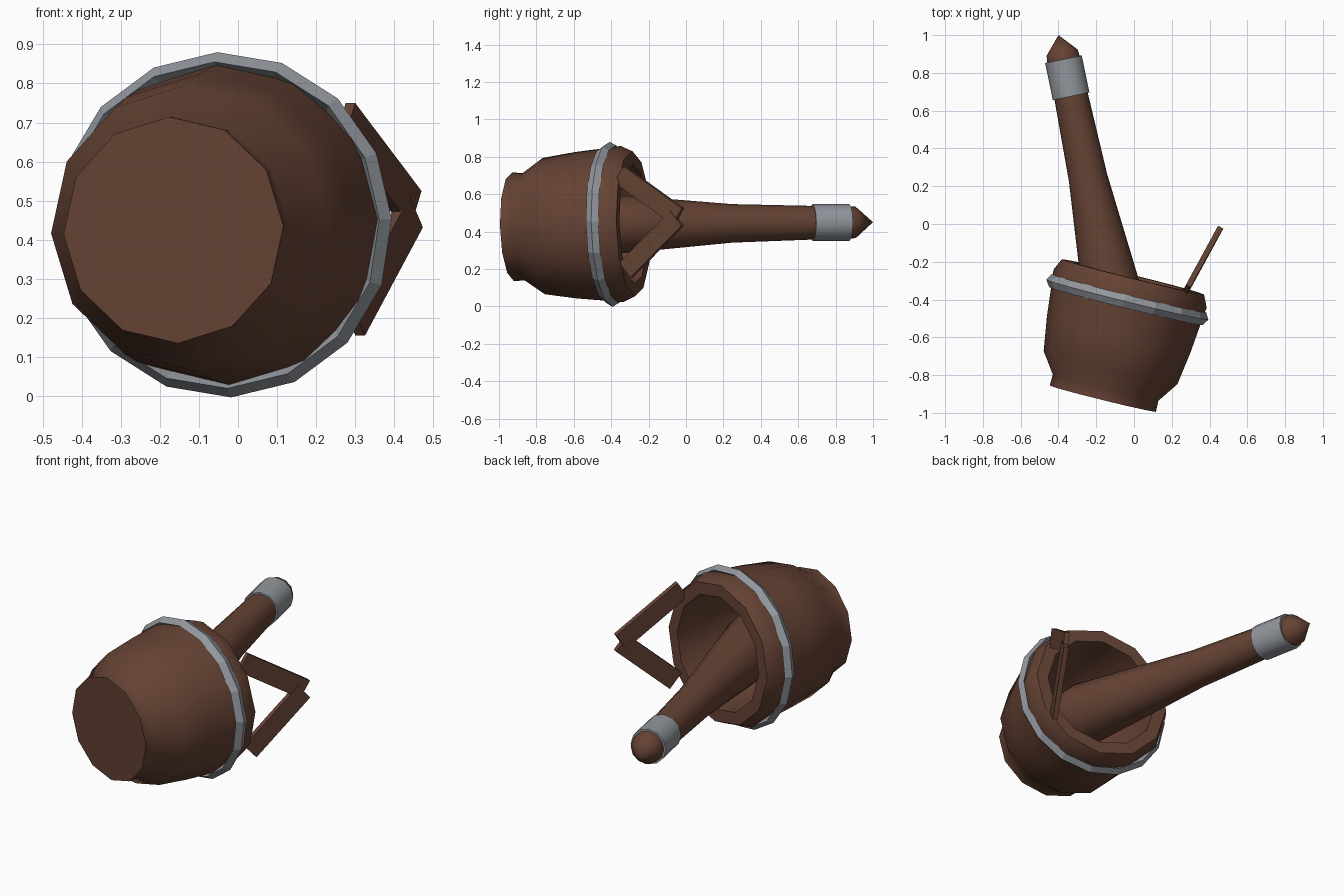
import bpy, bmesh, math
from mathutils import Vector

cube = bpy.data.objects.get("Cube")
if cube:
    bpy.data.objects.remove(cube, do_unlink=True)


def material(name, rgb, rough):
    m = bpy.data.materials.new(name)
    m.use_nodes = True
    m.diffuse_color = (*rgb, 1)
    bsdf = m.node_tree.nodes["Principled BSDF"]
    bsdf.inputs["Base Color"].default_value = (*rgb, 1)
    bsdf.inputs["Roughness"].default_value = rough
    return m


WOOD = material("brown wood", (0.13, 0.055, 0.034), 0.8)
METAL = material("grey metal", (0.29, 0.31, 0.34), 0.6)


def finish(name, bm, mat, smooth):
    bmesh.ops.recalc_face_normals(bm, faces=bm.faces)
    mesh = bpy.data.meshes.new(name)
    bm.to_mesh(mesh)
    bm.free()
    mesh.materials.append(mat)
    ob = bpy.data.objects.new(name, mesh)
    bpy.context.collection.objects.link(ob)
    if smooth:
        bpy.ops.object.select_all(action='DESELECT')
        ob.select_set(True)
        bpy.context.view_layer.objects.active = ob
        bpy.ops.object.shade_smooth_by_angle(angle=math.radians(42))
    return ob


def lathe(name, origin, axis, profile, sides, mat, smooth=True, turn=0.0, loop=False):
    """Spin (distance along axis, radius) points around a slanted axis."""
    origin, axis = Vector(origin), Vector(axis).normalized()
    side = axis.cross(Vector((0, 0, 1))).normalized()
    up = side.cross(axis)
    bm = bmesh.new()
    rings = []
    for t, r in profile:
        ring = []
        for k in range(sides if r > 0 else 1):
            a = math.radians(90 + turn) + math.tau * k / sides
            ring.append(bm.verts.new(origin + axis * t
                                     + (side * math.cos(a) + up * math.sin(a)) * r))
        rings.append(ring)
    pairs = list(zip(rings, rings[1:]))
    if loop:
        pairs.append((rings[-1], rings[0]))
    for lo, hi in pairs:
        for k in range(sides):
            n = (k + 1) % sides
            corners = [lo[k % len(lo)], lo[n % len(lo)], hi[n % len(hi)], hi[k % len(hi)]]
            bm.faces.new(list(dict.fromkeys(corners)))
    if not loop:
        for ring in (rings[0], rings[-1]):
            if len(ring) > 2:
                bm.faces.new(ring)
    return finish(name, bm, mat, smooth)


# Hollow tub lying on its side: outer wall, rounded rim, cavity, floor
BASE, TUB_AXIS = (-0.165, -0.925, 0.425), (0.24, 0.97, 0.025)
lathe("tub", BASE, TUB_AXIS,
      [(0, 0.29), (0.06, 0.288), (0.17, 0.365), (0.35, 0.392), (0.51, 0.408),
       (0.6, 0.418), (0.665, 0.388), (0.665, 0.32), (0.5, 0.32), (0.2, 0.28), (0.1, 0.22)],
      12, WOOD, turn=2)

# Metal hoop with a diamond section
lathe("hoop", BASE, TUB_AXIS,
      [(0.505, 0.418), (0.54, 0.442), (0.575, 0.422), (0.54, 0.398)],
      16, METAL, smooth=False, turn=2, loop=True)

# Pestle standing in the tub, measured from its pointed end
TIP, PESTLE_AXIS = (-0.40, 1.0, 0.45), (0.203, -0.979, -0.008)
lathe("pestle", TIP, PESTLE_AXIS,
      [(0, 0), (0.095, 0.084), (0.14, 0.088), (0.33, 0.09), (0.77, 0.103),
       (1.25, 0.145), (1.55, 0.17), (1.7, 0.15), (1.76, 0.08)],
      12, WOOD)
lathe("pestle_band", TIP, PESTLE_AXIS,
      [(0.13, 0.088), (0.13, 0.099), (0.33, 0.099), (0.33, 0.088)],
      12, METAL, loop=True)


# Two flat planks meeting in a V at the side of the rim
def plank(name, start, end, inward, shift):
    hinge = Vector((0.275, -0.355, 0))
    run = Vector((0.478, 0.878, 0))
    across = Vector((0.878, -0.478, 0))
    a, b = Vector(start), Vector(end)
    d = (b - a).normalized()
    w = Vector((d.y, -d.x)) * 0.105 * inward
    bm = bmesh.new()
    outline = [bm.verts.new(hinge + run * p.x + Vector((0, 0, p.y)) + across * (shift - 0.014))
               for p in (a, b, b + w, a + w)]
    face = bm.faces.new(outline)
    new = bmesh.ops.extrude_face_region(bm, geom=[face])["geom"]
    bmesh.ops.translate(bm, vec=across * 0.028,
                        verts=[v for v in new if isinstance(v, bmesh.types.BMVert)])
    finish(name, bm, WOOD, False)


plank("handle_upper_plank", (0.03, 0.75), (0.385, 0.525), 1, -0.002)
plank("handle_lower_plank", (0.075, 0.155), (0.385, 0.432), -1, 0.002)
